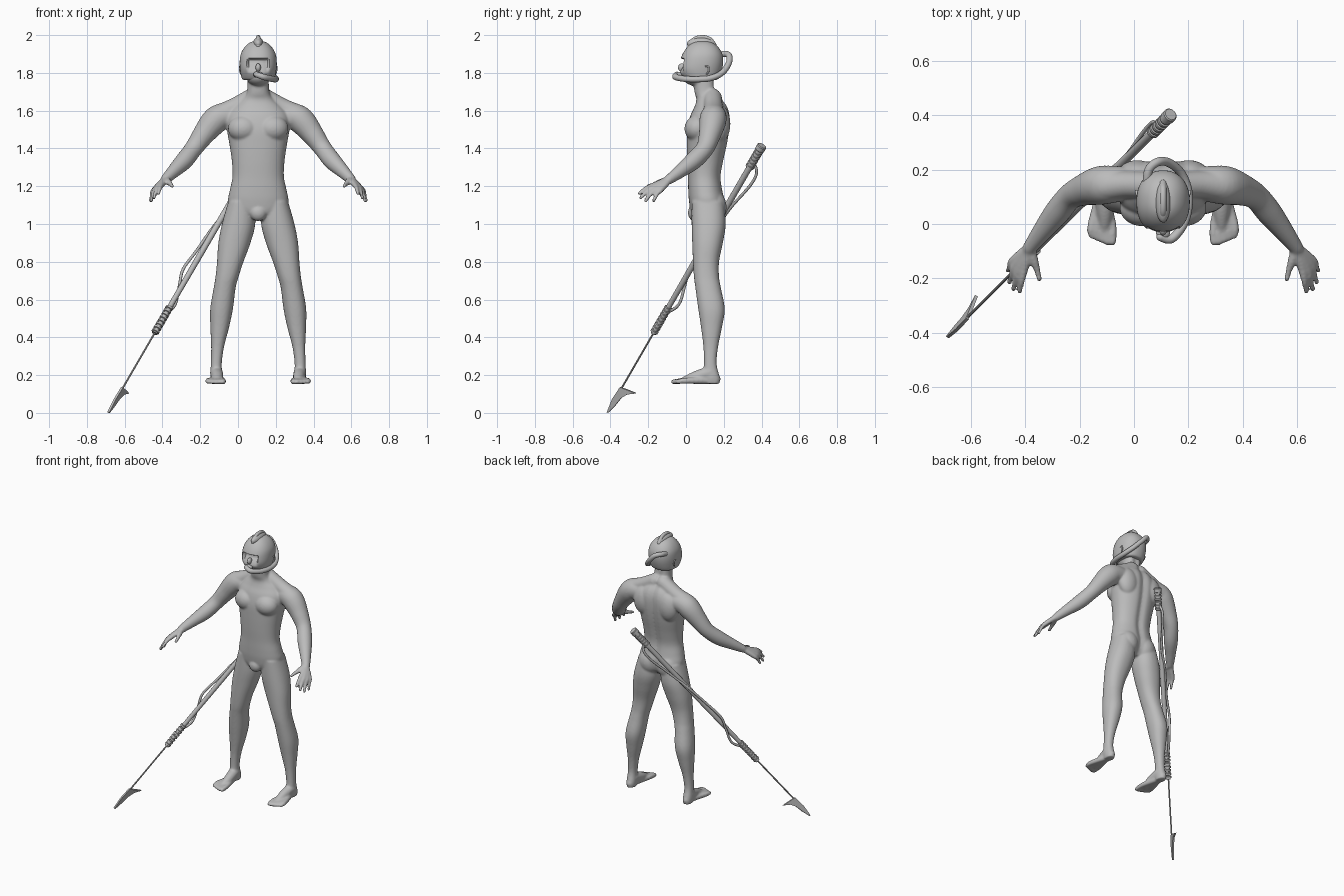
import bpy, bmesh, math
from mathutils import Vector, Matrix

if "Cube" in bpy.data.objects:
    bpy.data.objects.remove(bpy.data.objects["Cube"])

CENTRE = Vector((0.107, 0, 0))   # the figure stands beside the spear's middle

grey = bpy.data.materials.new("plain_grey")
grey.use_nodes = True
grey.diffuse_color = (0.5, 0.5, 0.5, 1)
grey.node_tree.nodes["Principled BSDF"].inputs["Base Color"].default_value = (0.5, 0.5, 0.5, 1)


def resample(rows, k):
    """Catmull-Rom through rows of numbers, k steps per span."""
    out = []
    for i in range(len(rows) - 1):
        a, b, c, d = (rows[max(0, min(len(rows) - 1, i + j))] for j in (-1, 0, 1, 2))
        for s in range(k):
            t = s / k
            out.append([q + 0.5 * t * (r - p + t * (2*p - 5*q + 4*r - e + t * (3*(q - r) + e - p)))
                        for p, q, r, e in zip(a, b, c, d)])
    return out + [list(rows[-1])]


def skin(bm, rings):
    n = len(rings[0])
    rings = [[bm.verts.new(p) for p in ring] for ring in rings]
    for a, b in zip(rings, rings[1:]):
        for i in range(n):
            bm.faces.new((a[i], a[(i + 1) % n], b[(i + 1) % n], b[i]))
    bm.faces.new(rings[0][::-1])
    bm.faces.new(rings[-1])


def loft(bm, rows, k=5, n=40, groove=0):
    """Stack of level sections: z, centre x, half width, front y, back y."""
    rings = []
    for z, cx, hw, y0, y1 in resample(rows, k):
        ring = []
        for i in range(n):
            a = 2 * math.pi * i / n
            c, s = (math.copysign(abs(f(a)) ** 0.9, f(a)) for f in (math.cos, math.sin))
            x, y = hw * c, (y0 + y1) / 2 + (y1 - y0) / 2 * s
            if s > 0:
                y -= groove * math.exp(-(x / 0.025) ** 2)
            ring.append((cx + x, y, z))
        rings.append(ring)
    skin(bm, rings)


def tube(bm, rows, k=5, n=16, rounded=True):
    """Round tube through rows of x, y, z, radius."""
    rows = resample(rows, k)
    pts, rad = [Vector(r[:3]) for r in rows], [r[3] for r in rows]
    if rounded:
        for end, step in ((0, 1), (-1, -2)):
            p, r = pts[end], rad[end]
            d = (p - pts[step]).normalized()
            for far, size in ((0.6, 0.8), (0.95, 0.3)):
                at = 0 if end == 0 else len(pts)
                pts.insert(at, p + d * r * far)
                rad.insert(at, r * size)
    side, rings = Vector((0.31, 0.2, 0.93)), []
    for i, p in enumerate(pts):
        t = (pts[min(i + 1, len(pts) - 1)] - pts[max(i - 1, 0)]).normalized()
        side = (side - t * side.dot(t)).normalized()
        up = t.cross(side)
        rings.append([p + rad[i] * (side * math.cos(a) + up * math.sin(a))
                      for a in (2 * math.pi * j / n for j in range(n))])
    skin(bm, rings)


def ball(bm, centre, radii):
    m = Matrix.Translation(centre) @ Matrix.Diagonal((*radii, 1))
    bmesh.ops.create_uvsphere(bm, u_segments=28, v_segments=18, radius=1, matrix=m)


def finish(name, bm, place=Vector(), angle=50):
    bmesh.ops.recalc_face_normals(bm, faces=bm.faces)
    me = bpy.data.meshes.new(name)
    bm.to_mesh(me)
    bm.free()
    me.materials.append(grey)
    me.shade_smooth()
    me.set_sharp_from_angle(angle=math.radians(angle))
    ob = bpy.data.objects.new(name, me)
    ob.location = place
    bpy.context.collection.objects.link(ob)
    return ob


# Body: left limbs and muscles first
bm = bmesh.new()
loft(bm, [(1.12, .09, .068, .03, .2), (1, .104, .088, .03, .21), (.9, .126, .085, .033, .195),
          (.8, .148, .07, .037, .175), (.72, .165, .061, .042, .175), (.66, .178, .058, .05, .185),
          (.55, .194, .06, .065, .205), (.45, .204, .049, .08, .19), (.35, .215, .034, .092, .17),
          (.26, .222, .029, .095, .162), (.19, .222, .032, .09, .178), (.155, .222, .028, .1, .178)])
tube(bm, [(.12, .15, 1.575, .06), (.2, .145, 1.565, .07), (.24, .14, 1.535, .07),
          (.292, .125, 1.47, .058), (.342, .1, 1.4, .048), (.392, .04, 1.335, .047),
          (.447, -.03, 1.28, .036), (.492, -.09, 1.235, .026)], n=28)
tube(bm, [(.03, .14, 1.67, .05), (.13, .145, 1.615, .05), (.21, .14, 1.575, .058)], n=24)
ball(bm, (.078, .06, 1.505), (.082, .068, .07))      # chest
ball(bm, (.072, .14, 1.09), (.078, .075, .09))       # buttock
ball(bm, (.095, .18, 1.53), (.075, .055, .1))        # shoulder blade

# Fingers run from wrist through knuckle to tip, so together they form the palm
WRIST = (.49, -.085, 1.238, .019)
for knuckle, tip in (((.512, -.172, 1.205), (.527, -.248, 1.162)),
                     ((.531, -.168, 1.196), (.551, -.24, 1.138)),
                     ((.544, -.153, 1.187), (.566, -.214, 1.122)),
                     ((.552, -.133, 1.18), (.571, -.172, 1.122))):
    bend = [(a + b) / 2 for a, b in zip(knuckle, tip)]
    bend[2] += .008
    tube(bm, [WRIST, (*knuckle, .015), (*bend, .0115), (*tip, .0095)], n=12)
tube(bm, [WRIST, (.475, -.135, 1.222, .017), (.463, -.17, 1.21, .012), (.455, -.203, 1.2, .01)], n=12)

# Foot: instep, heel and five toes
tube(bm, [(.222, .13, .215, .034), (.215, .05, .19, .031), (.215, -.01, .172, .02)])
ball(bm, (.222, .145, .18), (.03, .038, .032))
for i in range(5):
    x, size = .187 + .019 * i, .0145 - .001 * i
    tube(bm, [(.222, .13, .172, .02), (x, -.005, .17, .016), (x, -.066 + .007 * max(0, i - 1), .164, size)], n=12)

# Mirror the limbs, then add trunk, neck and jaw
twin = bmesh.ops.duplicate(bm, geom=bm.verts[:] + bm.edges[:] + bm.faces[:])["geom"]
for v in twin:
    if isinstance(v, bmesh.types.BMVert):
        v.co.x *= -1
loft(bm, [(1.02, 0, .07, .06, .17), (1.06, 0, .14, .028, .2), (1.12, 0, .16, .016, .208),
          (1.18, 0, .15, .012, .195), (1.25, 0, .136, .01, .187), (1.33, 0, .139, .006, .2),
          (1.42, 0, .152, .004, .22), (1.5, 0, .165, .006, .232), (1.57, 0, .165, .022, .234),
          (1.62, 0, .13, .045, .222), (1.66, 0, .085, .055, .195), (1.7, 0, .059, .045, .16),
          (1.8, 0, .056, .035, .155)], n=64, groove=.014)
ball(bm, (0, .045, 1.06), (.045, .035, .045))
ball(bm, (0, .055, 1.785), (.065, .075, .055))
for v in bm.verts:
    v.co.z = max(v.co.z, .152)      # flat soles
body = finish("body", bm, CENTRE, 180)
remesh = body.modifiers.new("blend", 'REMESH')
remesh.mode, remesh.voxel_size, remesh.use_smooth_shade = 'VOXEL', .0065, True
relax = body.modifiers.new("relax", 'SMOOTH')
relax.factor, relax.iterations = .5, 6

# Helmet shell with the face pressed in under the brow
bm = bmesh.new()
loft(bm, [(1.762, 0, .07, .01, .15), (1.77, 0, .086, -.012, .172), (1.815, 0, .096, -.036, .19),
          (1.86, 0, .098, -.032, .197), (1.9, 0, .092, -.018, .192), (1.935, 0, .073, .005, .172),
          (1.96, 0, .045, .035, .14), (1.972, 0, .008, .075, .098)], k=9, n=80)
unit = lambda f: max(0, min(1, f))
for v in bm.verts:
    x, y, z = v.co
    if y < .06:
        v.co.y += .032 * unit(3 - 3 * (x / .058) ** 2) * unit((1.876 - z) / .008) * unit((z - 1.8) / .05)
finish("helmet", bm, CENTRE, 60)

# Crest with a rolled rim
bm = bmesh.new()
ball(bm, (0, .08, 1.955), (.028, .075, .033))
tube(bm, [(0, .02, 1.945, .013), (0, .045, 1.978, .012), (0, .085, 1.988, .012),
          (0, .125, 1.978, .012), (0, .15, 1.945, .013)])
finish("helmet_crest", bm, CENTRE)

# Nose, mouthpiece and ear rims
bm = bmesh.new()
ball(bm, (0, -.022, 1.828), (.014, .02, .022))
ball(bm, (0, -.03, 1.79), (.026, .026, .016))
for s in (-1, 1):
    tube(bm, [(s * .094, .1, 1.835, .004), (s * .098, .118, 1.832, .005),
              (s * .096, .12, 1.81, .005), (s * .092, .11, 1.795, .004)], n=8)
finish("face_details", bm, CENTRE)

# Breathing hose from mouth round the left side to the back of the helmet
bm = bmesh.new()
tube(bm, [(-.01, -.048, 1.792, .015), (.03, -.055, 1.778, .016), (.073, -.005, 1.768, .016),
          (.092, .06, 1.766, .016), (.09, .13, 1.772, .016), (.064, .19, 1.8, .016),
          (.02, .226, 1.85, .016), (-.02, .228, 1.892, .016), (-.052, .2, 1.9, .016),
          (-.06, .15, 1.89, .016)], k=8)
finish("breathing_hose", bm, CENTRE)

# Spear, laid out by fraction of its length
TIP, BUTT = Vector((-.685, -.415, .003)), Vector((.135, .403, 1.415))


def on_spear(t, r, shift=(0, 0, 0)):
    return (*(TIP.lerp(BUTT, t) + Vector(shift)), r)


def spear_part(name, rows, n=16):
    bm = bmesh.new()
    tube(bm, [on_spear(*row) for row in rows], k=1, n=n, rounded=False)
    finish(name, bm, angle=35)


def grip(name, start, stop, low, high, ribs=8):
    rows, step = [], (stop - start) / ribs
    for i in range(ribs):
        a = start + i * step
        rows += [(a, low), (a + step * .3, low), (a + step * .4, high), (a + step * .9, high)]
    spear_part(name, rows + [(stop, low)], 20)


spear_part("spear_rod", [(.07, .005), (.31, .005)], 10)
spear_part("spear_shaft", [(.385, .014), (.6, .016), (.93, .016)])
grip("lower_grip", .296, .395, .015, .021)
grip("upper_grip", .915, .985, .019, .024, 6)
spear_part("butt_cap", [(.98, .018), (.985, .026), (.998, .026), (1.0, .022)], 20)

# Slack cords along the shaft
bm = bmesh.new()
tube(bm, [on_spear(*row) for row in (
    (.37, .008), (.41, .008, (.015, .04, -.01)), (.47, .008, (-.01, .025, .01)),
    (.53, .008, (-.04, 0, .01)), (.6, .008, (-.025, 0, .01)), (.7, .008, (-.015, .01, 0)),
    (.78, .008, (.01, .02, -.01)), (.86, .008, (.015, .05, -.015)),
    (.91, .008, (.01, .045, -.015)), (.94, .008))], n=10)
finish("spear_cord", bm)

# Barbed blade: a flat outline given thickness
along = (BUTT - TIP).normalized()
out = Vector((.23, .78, -.58))
out = (out - along * out.dot(along)).normalized()
half = along.cross(out) * .006
outline = [(0, -.003), (.08, -.014), (.165, -.01), (.178, .03), (.193, .083),
           (.158, .045), (.115, .025), (.06, .018), (0, .004)]
bm = bmesh.new()
skin(bm, [[TIP + along * a + out * b + h for a, b in outline] for h in (-half, half)])
finish("spear_blade", bm, angle=20)
